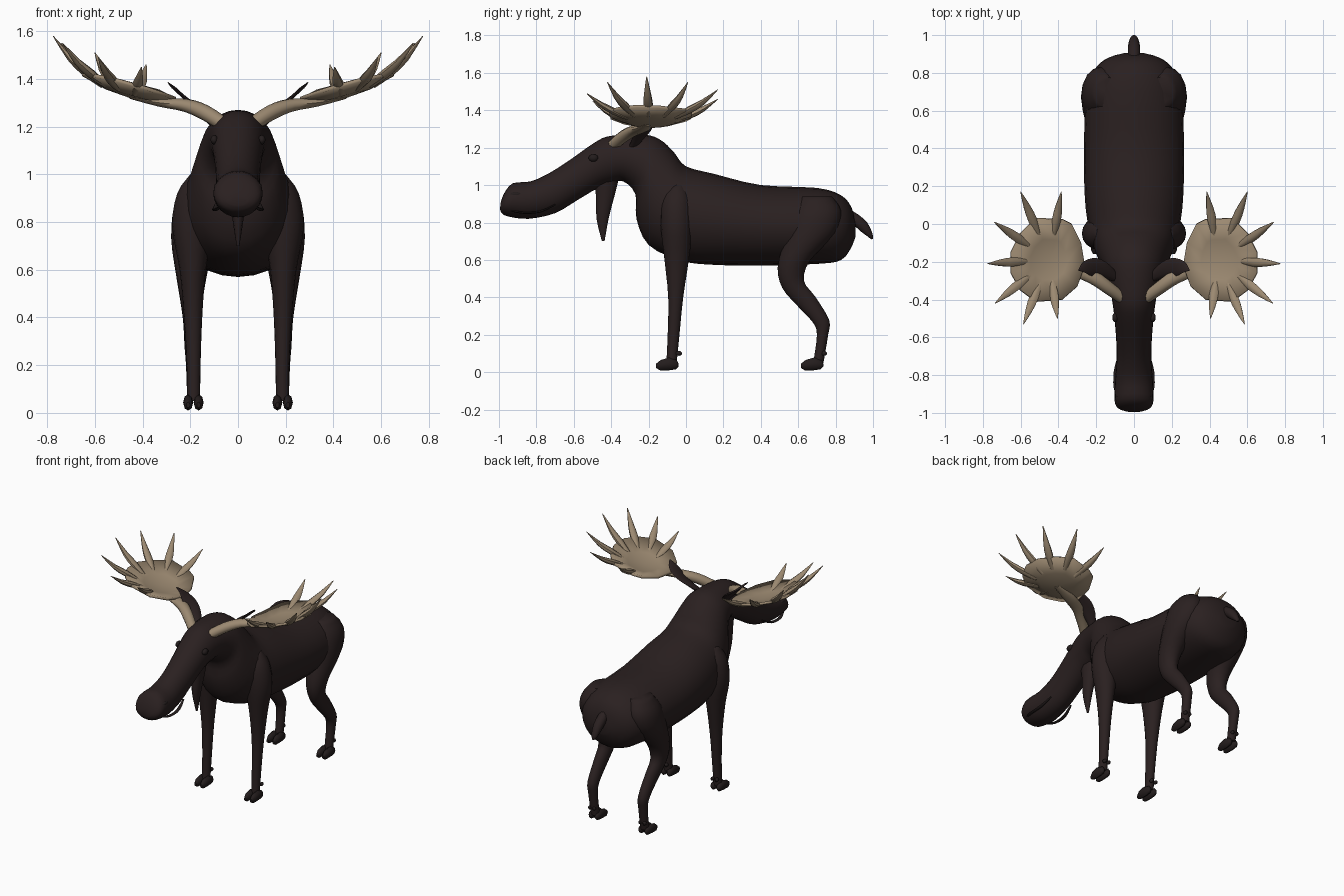
import bpy, bmesh, math
from mathutils import Vector

if "Cube" in bpy.data.objects:
    bpy.data.objects.remove(bpy.data.objects["Cube"])


def material(name, rgb):
    m = bpy.data.materials.new(name)
    m.diffuse_color = (*rgb, 1)
    m.use_nodes = True
    m.node_tree.nodes["Principled BSDF"].inputs["Base Color"].default_value = m.diffuse_color
    return m


FUR = material("dark_brown_fur", (0.023, 0.0145, 0.0145))
HORN = material("tan_antler", (0.33, 0.25, 0.165))
DARK = material("dark_hoof", (0.017, 0.012, 0.012))


def finish(name, bm, mat, angle=50):
    bmesh.ops.recalc_face_normals(bm, faces=bm.faces)
    me = bpy.data.meshes.new(name)
    bm.to_mesh(me)
    bm.free()
    me.materials.append(mat)
    ob = bpy.data.objects.new(name, me)
    bpy.context.collection.objects.link(ob)
    bpy.ops.object.select_all(action='DESELECT')
    ob.select_set(True)
    bpy.context.view_layer.objects.active = ob
    bpy.ops.object.shade_smooth_by_angle(angle=math.radians(angle))
    return ob


def refine(rows, n):
    """Catmull-Rom interpolation between rows of numbers."""
    out = []
    for i in range(len(rows) - 1):
        p = [rows[max(0, min(len(rows) - 1, i + k))] for k in (-1, 0, 1, 2)]
        for j in range(n):
            t = j / n
            out.append([0.5 * (2 * b + (c - a) * t + (2 * a - 5 * b + 4 * c - d) * t * t
                               + (3 * b - a - 3 * c + d) * t ** 3) for a, b, c, d in zip(*p)])
    return out + [list(rows[-1])]


def skin(name, rings, mat, seg):
    """Skin a list of ellipses given as centre and two half axes."""
    bm = bmesh.new()
    loops = []
    for c, a, b in rings:
        loops.append([bm.verts.new(c + a * math.cos(2 * math.pi * k / seg)
                                   + b * math.sin(2 * math.pi * k / seg)) for k in range(seg)])
    for l0, l1 in zip(loops, loops[1:]):
        for k in range(seg):
            bm.faces.new((l0[k], l0[(k + 1) % seg], l1[(k + 1) % seg], l1[k]))
    bm.faces.new(loops[0])
    bm.faces.new(loops[-1])
    return finish(name, bm, mat)


def profile(name, rows, mat=FUR, seg=16, n=3, s=1):
    """Rows: x, first edge (y, z), second edge (y, z), half width in x."""
    rings = []
    for x, y0, z0, y1, z1, w in refine(rows, n):
        p, q = Vector((x * s, y0, z0)), Vector((x * s, y1, z1))
        rings.append(((p + q) / 2, Vector((w, 0, 0)), (p - q) / 2))
    return skin(name, rings, mat, seg)


def tube(name, rows, mat, seg=8, n=3, s=1):
    """Rows: x, y, z, sideways radius, upward radius."""
    pts = refine(rows, n)
    pos = [Vector((r[0] * s, r[1], r[2])) for r in pts]
    rings = []
    for i, r in enumerate(pts):
        t = (pos[min(i + 1, len(pos) - 1)] - pos[max(i - 1, 0)]).normalized()
        side = t.cross(Vector((0, 0, 1))).normalized()
        rings.append((pos[i], side * max(r[3], 0.001), side.cross(t) * max(r[4], 0.001)))
    return skin(name, rings, mat, seg)


def ball(name, loc, size, mat, s=1, seg=10):
    bm = bmesh.new()
    bmesh.ops.create_uvsphere(bm, u_segments=seg, v_segments=7, radius=1)
    for v in bm.verts:
        v.co = Vector((s * (loc[0] + v.co.x * size[0]), loc[1] + v.co.y * size[1],
                       loc[2] + v.co.z * size[2]))
    return finish(name, bm, mat)


# Torso, neck and head from rump to muzzle: top y z, bottom y z, half width
trunk = [(.905, .80, .905, .72, .05), (.885, .88, .88, .66, .13), (.83, .945, .83, .60, .20),
         (.70, .985, .72, .58, .25), (.40, 1.0, .42, .57, .265), (.15, 1.06, .12, .575, .26),
         (0, 1.10, -.04, .60, .24), (-.06, 1.17, -.20, .68, .21), (-.12, 1.23, -.265, .82, .18),
         (-.19, 1.265, -.27, .95, .155), (-.30, 1.27, -.335, 1.02, .13),
         (-.42, 1.26, -.40, 1.01, .115), (-.50, 1.22, -.47, .985, .105),
         (-.62, 1.135, -.58, .92, .095), (-.73, 1.065, -.70, .85, .092),
         (-.83, 1.02, -.84, .82, .10), (-.925, 1.01, -.94, .83, .103),
         (-.97, .96, -.98, .845, .085), (-.99, .91, -.995, .87, .04)]
profile("body_neck_head", [(0, *r) for r in trunk], seg=24)

# Hanging throat flap and short tail
profile("throat_flap", [(0, -.50, 1.04, -.35, 1.06, .05), (0, -.485, .95, -.375, .96, .04),
                        (0, -.48, .82, -.41, .83, .025), (0, -.45, .70, -.435, .70, .006)], seg=10)
profile("tail", [(0, .86, .88, .86, .80, .03), (0, .92, .845, .90, .78, .033),
                 (0, .97, .80, .935, .75, .03), (0, .998, .74, .97, .725, .02),
                 (0, 1.0, .712, .99, .71, .006)], seg=10)

# Leg rows: x, front y z, back y z, half width
front_leg = [(.15, -.09, 1.0, .0, 1.0, .05), (.175, -.13, .92, .03, .92, .08),
             (.19, -.135, .78, .035, .78, .086), (.19, -.115, .60, .015, .60, .055),
             (.188, -.095, .40, -.015, .40, .038), (.186, -.098, .20, -.035, .20, .029),
             (.186, -.105, .05, -.05, .05, .027)]
rear_leg = [(.15, .62, .94, .78, .94, .06), (.175, .57, .86, .83, .86, .092),
            (.19, .53, .72, .80, .74, .09), (.195, .49, .56, .665, .60, .065),
            (.195, .515, .45, .63, .49, .047), (.192, .59, .36, .69, .405, .038),
            (.19, .675, .27, .765, .28, .034), (.188, .70, .20, .76, .20, .03),
            (.186, .68, .05, .735, .05, .027)]

# Broad antler palm: outline in x y, raised as a tilted dish
PALM = [(.26, -.22), (.28, -.10), (.33, 0), (.38, .025), (.52, .03), (.60, -.05), (.65, -.15),
        (.65, -.26), (.60, -.35), (.52, -.41), (.38, -.40), (.30, -.33)]
CX, CY = .45, -.19
TIPS = [(.385, .17, 1.46), (.60, .17, 1.51), (.74, .01, 1.55), (.775, -.21, 1.58),
        (.735, -.42, 1.55), (.585, -.53, 1.49), (.405, -.50, 1.45)]


def palm_z(x, y):
    return 1.28 + .25 * (x - .26) + (x - CX) ** 2 + (y - CY) ** 2


def palm(name, s):
    bm = bmesh.new()
    mid = bm.verts.new((s * CX, CY, palm_z(CX, CY)))
    loops = []
    for f in (.5, 1):
        pts = [(CX + (x - CX) * f, CY + (y - CY) * f) for x, y in PALM]
        loops.append([bm.verts.new((s * x, y, palm_z(x, y))) for x, y in pts])
    for k in range(len(PALM)):
        j = (k + 1) % len(PALM)
        bm.faces.new((mid, loops[0][k], loops[0][j]))
        bm.faces.new((loops[0][k], loops[1][k], loops[1][j], loops[0][j]))
    ob = finish(name, bm, HORN, 40)
    mod = ob.modifiers.new("thickness", 'SOLIDIFY')
    mod.thickness, mod.offset = .016, 0


for s, side in ((-1, "left"), (1, "right")):
    # Legs with split hooves and dewclaws
    for leg, rows, y in (("front", front_leg, -.10), ("rear", rear_leg, .675)):
        profile(f"{leg}_leg_{side}", rows, s=s)
        for i, x in enumerate((.165, .209)):
            profile(f"{leg}_hoof_{side}_{i}",
                    [(x, y - .06, .045, y - .06, .022, .008), (x, y - .035, .065, y - .04, .01, .019),
                     (x, y + .01, .078, y + .01, .01, .021), (x, y + .05, .065, y + .045, .015, .017),
                     (x, y + .06, .045, y + .06, .03, .007)], DARK, 8, 1, s)
            ball(f"{leg}_dewclaw_{side}_{i}", (x + (.008 if i == 0 else -.004), y + .062, .10),
                 (.011, .017, .013), DARK, s, 6)

    # Antler: beam, palm and tines
    tube(f"antler_beam_{side}", [(.06, -.395, 1.21, .03, .03), (.14, -.335, 1.26, .034, .032),
                                 (.22, -.28, 1.29, .037, .028), (.33, -.23, 1.302, .04, .018),
                                 (.45, -.20, 1.322, .02, .006)], HORN, 10, s=s)
    palm(f"antler_palm_{side}", s)
    for i, (x, y, z) in enumerate(TIPS):
        rows = []
        for k, h, r in ((.36, 0, .014), (.58, .28, .025), (.78, .56, .019), (1, 1, .002)):
            px, py = CX + (x - CX) * k, CY + (y - CY) * k
            z0 = palm_z(CX + (x - CX) * .36, CY + (y - CY) * .36)
            rows.append((px, py, z0 + (z - z0) * h, r, r * .75))
        tube(f"antler_tine_{side}_{i}", rows, HORN, 7, 2, s)

    # Flat leaf-shaped ear
    tube(f"ear_{side}", [(.09, -.29, 1.20, .02, .018), (.15, -.25, 1.26, .04, .012),
                         (.205, -.23, 1.305, .05, .009), (.255, -.23, 1.35, .035, .006),
                         (.293, -.245, 1.385, .003, .002)], FUR, 10, s=s)

    # Eye, nostril and lip edge
    ball(f"eye_{side}", (.10, -.495, 1.145), (.016, .026, .02), DARK, s)
    ball(f"nostril_{side}", (.088, -.91, .95), (.012, .033, .014), DARK, s)
    tube(f"lip_{side}", [(.07, -.94, .865, .008, .005), (.095, -.87, .852, .012, .006),
                         (.095, -.78, .858, .012, .006), (.08, -.70, .895, .006, .004)], DARK, 6, s=s)
